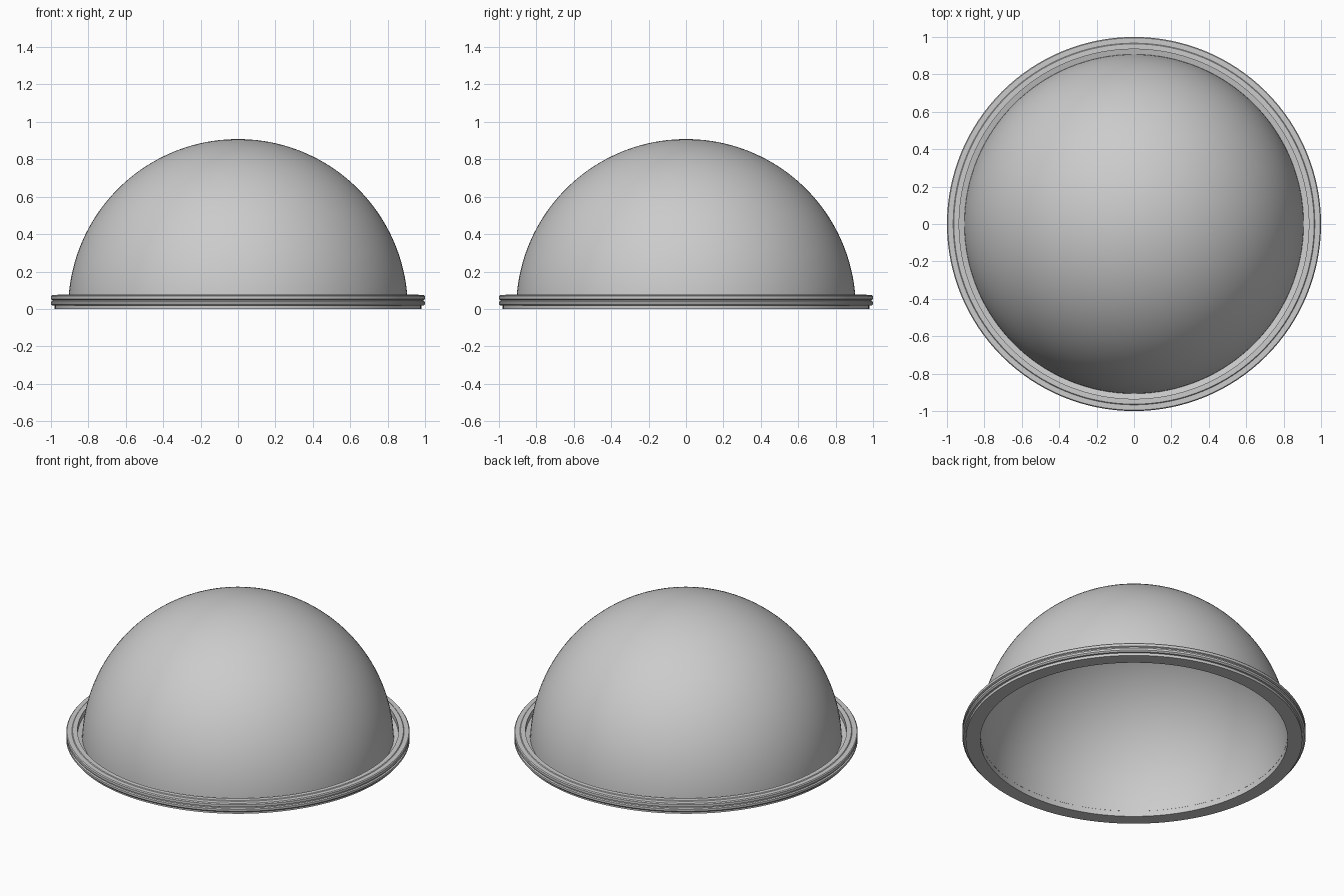
import bpy, bmesh
from math import sin, cos, pi, radians, asin

if "Cube" in bpy.data.objects:
    bpy.data.objects.remove(bpy.data.objects["Cube"])

SEGMENTS = 128

def lathe(name, profile, closed):
    """Spin an (r, z) profile about the z axis."""
    bm = bmesh.new()
    verts = [bm.verts.new((r, 0, z)) for r, z in profile]
    pairs = list(zip(verts, verts[1:])) + ([(verts[-1], verts[0])] if closed else [])
    edges = [bm.edges.new(p) for p in pairs]
    bmesh.ops.spin(bm, geom=verts + edges, cent=(0, 0, 0), axis=(0, 0, 1),
                   angle=2 * pi, steps=SEGMENTS, use_duplicate=False)
    bmesh.ops.remove_doubles(bm, verts=bm.verts, dist=1e-4)
    bmesh.ops.recalc_face_normals(bm, faces=bm.faces)
    mesh = bpy.data.meshes.new(name)
    bm.to_mesh(mesh)
    bm.free()
    ob = bpy.data.objects.new(name, mesh)
    bpy.context.collection.objects.link(ob)
    bpy.ops.object.select_all(action='DESELECT')
    ob.select_set(True)
    bpy.context.view_layer.objects.active = ob
    bpy.ops.object.shade_smooth_by_angle(angle=radians(25))
    return ob

def arc(radius, z_start, steps=40):
    """Quarter arc from height z_start up to the pole."""
    a0 = asin(z_start / radius)
    angles = [a0 + (pi / 2 - a0) * i / steps for i in range(steps + 1)]
    return [(radius * cos(a), radius * sin(a)) for a in angles]

# hollow dome shell, with a short straight lip inside
outer = arc(0.908, 0.035)
inner = arc(0.895, 0.035)
inner[-1] = (0, 0.895)
outer[-1] = (0, 0.908)
lathe("dome_shell", outer + inner[::-1], True)

# stepped mounting ring with a recess around the dome and a grooved edge
lathe("base_ring", [
    (0.895, 0.0), (0.98, 0.0), (0.98, 0.017), (0.992, 0.017), (1.0, 0.025),
    (1.0, 0.038), (0.992, 0.042), (0.992, 0.048), (1.0, 0.052),
    (1.0, 0.068), (0.995, 0.074), (0.967, 0.074), (0.963, 0.078),
    (0.935, 0.078), (0.935, 0.045), (0.895, 0.035)], True)
